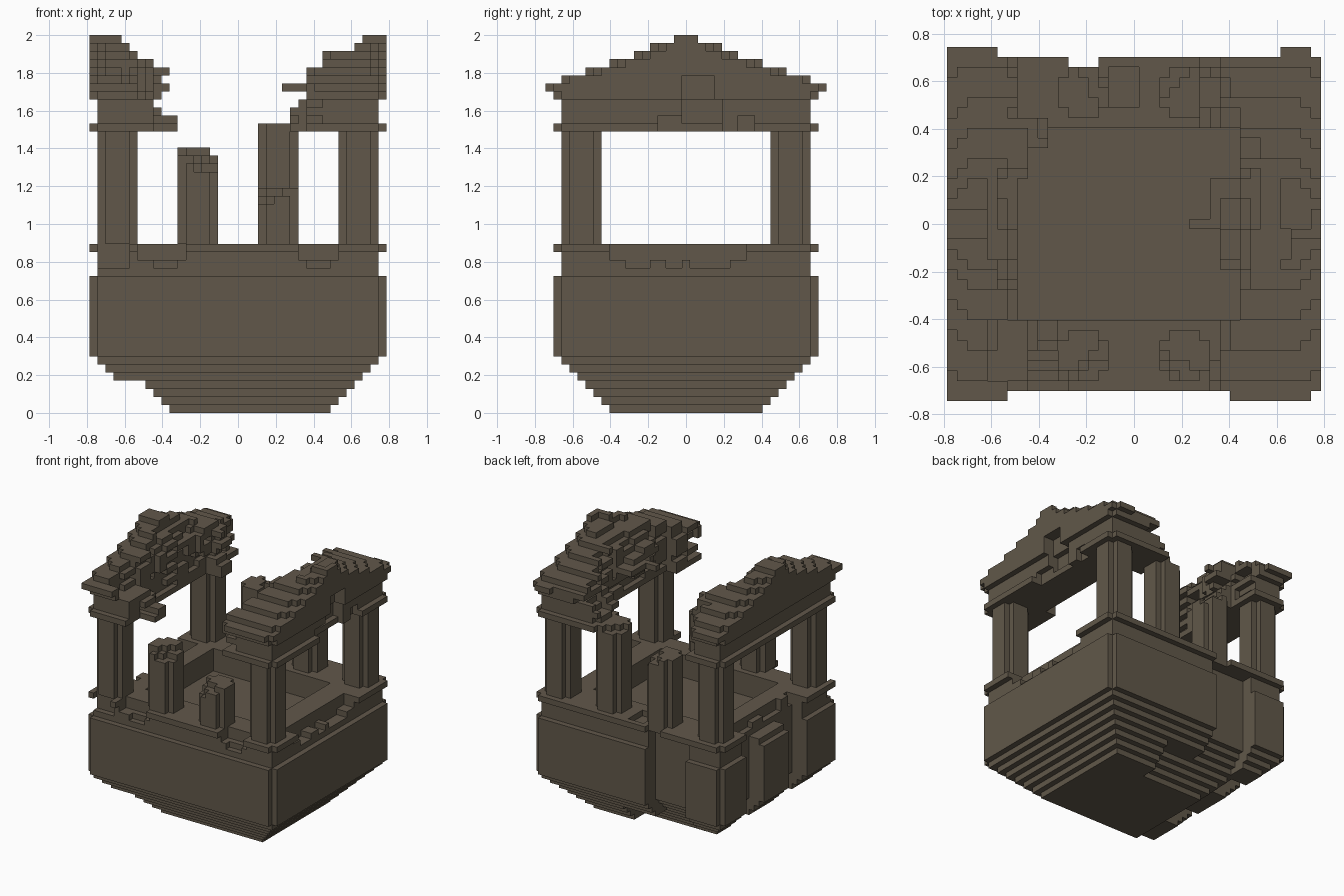
import bpy
import bmesh
import random
from itertools import product
from mathutils import Vector

random.seed(4)
V = 2 / 47  # edge of one cube

cube = bpy.data.objects.get("Cube")
if cube:
    bpy.data.objects.remove(cube, do_unlink=True)

stone = bpy.data.materials.new("weathered brown stone")
COLOUR = (0.12, 0.097, 0.068, 1)
stone.diffuse_color = COLOUR
stone.use_nodes = True
bsdf = stone.node_tree.nodes["Principled BSDF"]
bsdf.inputs["Base Color"].default_value = COLOUR
bsdf.inputs["Roughness"].default_value = 0.9


def box(x0, x1, y0, y1, z0, z1):
    """Cells of a block, both ends included."""
    return set(product(range(x0, x1 + 1), range(y0, y1 + 1), range(z0, z1 + 1)))


def slab(hx, hy, z0, z1):
    return box(-hx, hx, -hy, hy, z0, z1)


def notched(cells, hx, hy):
    """Drop the four upright corner edges."""
    return {c for c in cells if abs(c[0]) < hx or abs(c[1]) < hy}


def build(name, cells):
    """Skin a set of cells with its exposed square faces."""
    bm = bmesh.new()
    verts = {}

    def vert(p):
        key = tuple(round(c * 2) for c in p)
        if key not in verts:
            verts[key] = bm.verts.new((p.x * V, p.y * V, (p.z + 0.5) * V))
        return verts[key]

    for cell in cells:
        for axis, sign in product(range(3), (-1, 1)):
            n = Vector((0, 0, 0))
            n[axis] = sign
            near = tuple(int(a + b) for a, b in zip(cell, n))
            if near in cells:
                continue
            u = Vector((0, 0, 0))
            u[(axis + 1) % 3] = 0.5
            w = n.cross(u)
            c = Vector(cell) + n / 2
            bm.faces.new([vert(c + d) for d in (-u - w, u - w, u + w, w - u)])
    mesh = bpy.data.meshes.new(name)
    bm.to_mesh(mesh)
    bm.free()
    mesh.materials.append(stone)
    obj = bpy.data.objects.new(name, mesh)
    bpy.context.collection.objects.link(obj)
    return obj


# Gaps where the outer stone has fallen away
GAP_SPANS = ((5, 9), (-7, -3))
back_gap = box(-11, -4, 14, 16, 7, 19) | box(-6, -4, 16, 16, 20, 20)
side_gaps = set()
for y0, y1 in GAP_SPANS:
    side_gaps |= box(-18, -16, y0, y1, 7, 19)

# Stepped underside
underside = set()
for k in range(7):
    layer = slab(11 + k, 9 + k, k, k)
    if k < 4:
        layer -= box(-18, -9 - k, -16, 16, k, k)
        layer -= box(-18, 3, 7 + k, 16, k, k)
    else:
        layer -= box(-11, -4, 7 + k, 16, k, k)
        for y0, y1 in GAP_SPANS:
            layer -= box(-18, -9 - k, y0, y1, k, k)
    underside |= layer
build("stepped_underside", underside)

# Main block
build("base_block", notched(slab(18, 16, 7, 16), 18, 16) - back_gap - side_gaps)

# Raised rim round the sunken floor, with its broken edges
rim = slab(17, 15, 17, 19) | notched(slab(18, 16, 20, 20), 18, 16)
rim -= slab(11, 9, 17, 20) | back_gap | side_gaps
rim -= box(-12, -7, -16, -14, 19, 20) | box(-10, -8, -16, -15, 18, 18)
rim -= box(-17, -14, -16, -15, 18, 20)
rim -= box(8, 12, -16, -14, 19, 20) | box(9, 11, -16, -15, 18, 18)
rim -= box(16, 18, -9, 7, 19, 20)
for y0, y1 in ((-7, -5), (-2, -1), (1, 5)):
    rim -= box(16, 18, y0, y1, 18, 18)
rim -= box(-18, -15, -7, 9, 19, 20) | box(-18, -16, -2, 6, 18, 18)
rim |= box(-15, -15, 1, 3, 19, 19) | box(-15, -15, -6, -5, 19, 20)
rim -= box(-2, 0, 12, 15, 20, 20)
build("floor_rim", rim)


# Columns: square shafts with notched corners, broken ones slope at the top
def column(name, cx, cy, top, slope_x=0, slope_y=0):
    cells = set()
    for dx, dy in product(range(-2, 3), repeat=2):
        if abs(dx) == 2 and abs(dy) == 2:
            continue
        drop = max(0, round(slope_x * dx + slope_y * dy))
        cells |= box(cx + dx, cx + dx, cy + dy, cy + dy, 21, top - drop)
    return build(name, cells)


for sx, side in ((-1, "right"), (1, "left")):
    for sy, end in ((-1, "front"), (1, "back")):
        column(f"{end}_{side}_corner_column", 15 * sx, 13 * sy, 34)
column("back_left_broken_column", 5, 13, 35, -0.4, 0.3)
column("back_right_broken_column", -5, 13, 32, 0.6, 0.4)
column("front_right_broken_column", -5, -13, 31, 0.7, -0.8)
column("front_left_broken_column", 5, -13, 27, -0.4, -0.7)

# Ruined roof halves: outer reach and inner broken edge for each layer
BOTTOM = 35
HALF_DEPTH = (16, 15, 15, 15, 16, 17, 15, 12, 9, 6, 4, 1)
RIGHT_EDGE = (8, 8, 10, 11, 10, 9, 9, 9, 11, 13, 14, 15)
LEFT_EDGE = (4, 7, 7, 8, 9, 9, 9, 9, 10, 11, 15, 16)


def right_limit(i, y):
    """Nearest the right half comes to the middle: front slope is worn most."""
    if y > 7:
        return 9 if y < 11 else 12
    if i < 4:
        return 12 if y > -10 else 11
    return 13 if y < -5 else 12 if y < 5 else 11


def left_limit(i, y):
    if y < -9:
        return 9
    if i < 4:
        return 11 if y < 10 else 7
    return 11 if 5 <= abs(y) < 10 else 8


def roof_half(side, edges, limit):
    beam, roof = set(), set()
    for i, (edge, depth) in enumerate(zip(edges, HALF_DEPTH)):
        z = BOTTOM + i
        outer = 17 if 0 < i < 4 else 18
        bite = 0
        for y in range(-depth, depth + 1):
            if y % 3 == 0 and i > 0:
                bite = random.choice((0, 0, 1, 2))
            if i < 4 and abs(y) < 10:
                bite = min(bite, 1)
            inner = min(max(edge, limit(i, y)) + bite, outer)
            # upper courses narrow a little toward the gable
            reach = outer
            if 6 < i < 11:
                reach -= max(0, abs(y) - depth + 2)
            elif i in (0, 4, 6) and abs(y) == depth:
                reach -= 1
            if reach < inner:
                continue
            a, b = sorted((side * inner, side * reach))
            (beam if i < 4 else roof).update(box(a, b, y, y, z, z))
    return beam, roof


# Right half, with a splintered beam end at the front
beam, roof = roof_half(-1, RIGHT_EDGE, right_limit)
beam |= box(-12, -8, -12, -10, 35, 35) | box(-12, -8, -11, -10, 36, 36)
beam |= box(-12, -10, -12, -10, 37, 37)
roof -= box(-12, 0, -17, -17, 40, 40) | box(-13, 0, 17, 17, 40, 40)
build("right_beam", beam)
build("right_roof", roof)

# Left half, with a jutting stone and a hole in the gable
beam, roof = roof_half(1, LEFT_EDGE, left_limit)
beam -= box(17, 18, -3, 8, 35, 36) | box(16, 18, 0, 4, 36, 38)
beam |= box(17, 17, 5, 6, 35, 36)
roof -= box(0, 9, -17, -17, 40, 40) | box(0, 14, 17, 17, 40, 40)
roof -= box(18, 18, -17, -17, 40, 40) | box(18, 18, 17, 17, 40, 40)
roof -= box(17, 18, 0, 3, 39, 41)
roof |= box(6, 10, 0, 0, 40, 40) | box(8, 11, 1, 4, 40, 40)
build("left_beam", beam)
build("left_roof", roof)
